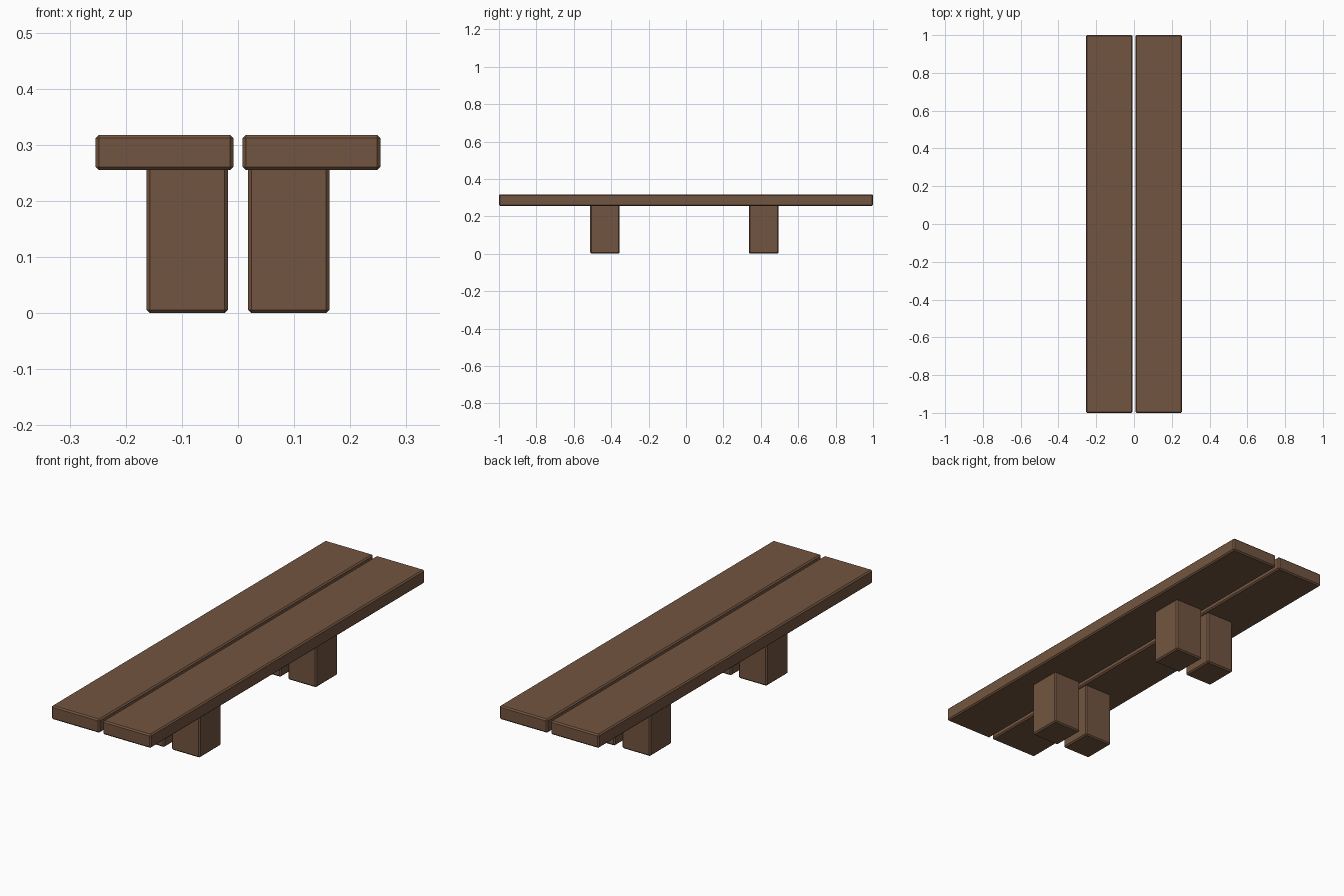
import bpy, bmesh
from mathutils import Vector

if "Cube" in bpy.data.objects:
    bpy.data.objects.remove(bpy.data.objects["Cube"])

wood = bpy.data.materials.new("brown wood")
wood.diffuse_color = (0.171, 0.091, 0.052, 1)
wood.use_nodes = True
wood.node_tree.nodes["Principled BSDF"].inputs["Base Color"].default_value = wood.diffuse_color


def beam(name, lo, hi, bevel):
    """Box between two corners with a single flat chamfer on every edge."""
    lo, hi = Vector(lo), Vector(hi)
    bm = bmesh.new()
    bmesh.ops.create_cube(bm, size=1)
    bmesh.ops.scale(bm, vec=hi - lo, verts=bm.verts)
    bmesh.ops.bevel(bm, geom=bm.edges[:], offset=bevel, segments=1,
                    profile=0.5, affect='EDGES')
    mesh = bpy.data.meshes.new(name)
    bm.to_mesh(mesh)
    bm.free()
    mesh.materials.append(wood)
    ob = bpy.data.objects.new(name, mesh)
    ob.location = (lo + hi) / 2
    bpy.context.collection.objects.link(ob)
    return ob


for side, s in (("left", -1), ("right", 1)):
    # seat plank
    x0, x1 = sorted((s * 0.008, s * 0.254))
    beam(side + "_seat_plank", (x0, -1, 0.255), (x1, 1, 0.318), 0.006)
    # square block legs under the plank
    x0, x1 = sorted((s * 0.018, s * 0.163))
    for end, y0, y1 in (("front", -0.512, -0.355), ("back", 0.337, 0.494)):
        beam(f"{end}_{side}_leg", (x0, y0, 0), (x1, y1, 0.262), 0.006)
